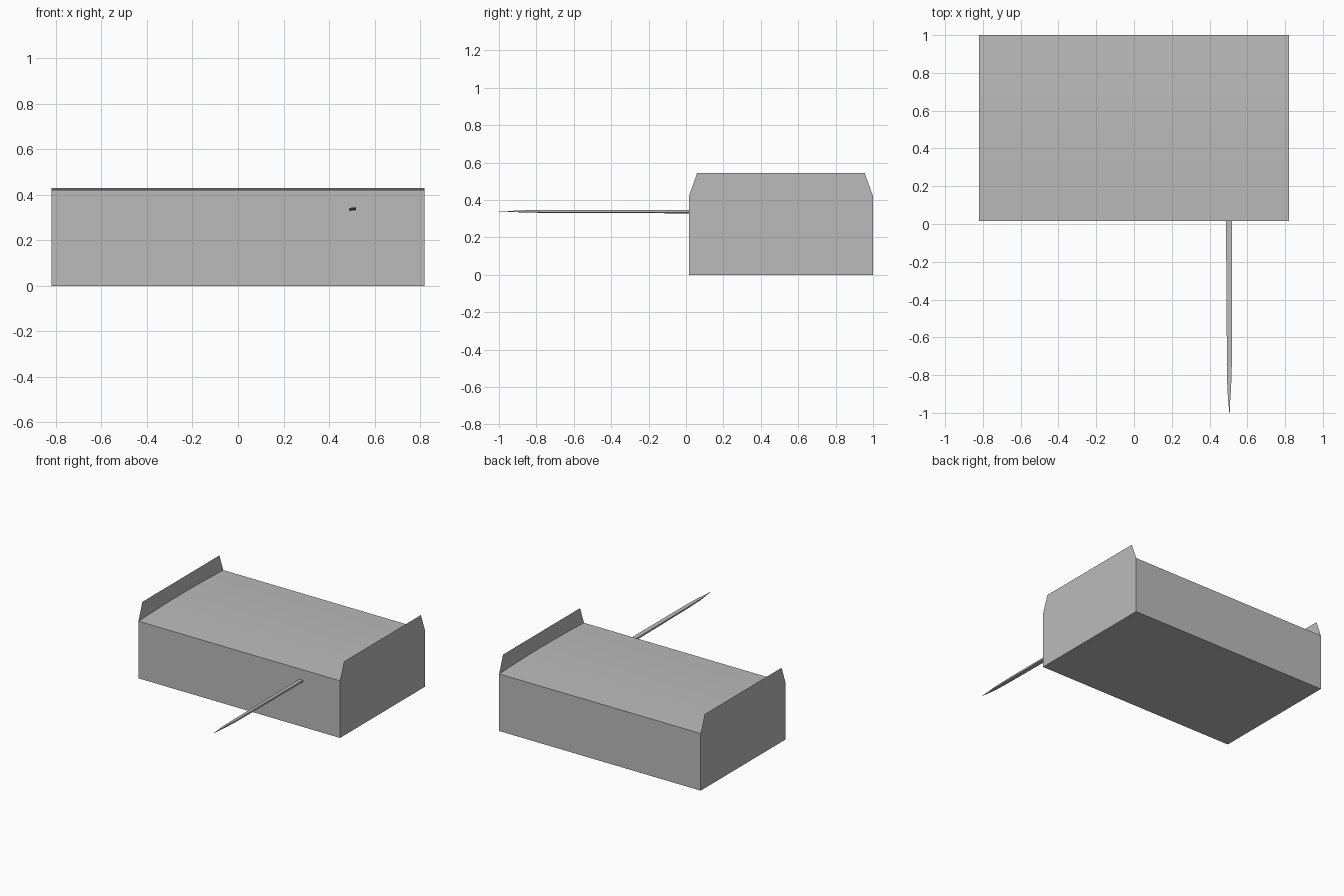
import bpy
import math

cube = bpy.data.objects.get("Cube")
if cube:
    bpy.data.objects.remove(cube, do_unlink=True)

grey = bpy.data.materials.new("plain_grey")
grey.use_nodes = True
colour = (0.5, 0.5, 0.5, 1)
grey.diffuse_color = colour
grey.node_tree.nodes["Principled BSDF"].inputs["Base Color"].default_value = colour


def make(name, verts, faces):
    mesh = bpy.data.meshes.new(name)
    mesh.from_pydata(verts, [], faces)
    mesh.materials.append(grey)
    mesh.update()
    obj = bpy.data.objects.new(name, mesh)
    bpy.context.collection.objects.link(obj)
    return obj


def loft(sections):
    """Join equal-length loops of points with quads."""
    n = len(sections[0])
    verts = [p for s in sections for p in s]
    faces = [(k * n + i, k * n + (i + 1) % n, (k + 1) * n + (i + 1) % n, (k + 1) * n + i)
             for k in range(len(sections) - 1) for i in range(n)]
    return verts, faces


HALF, FRONT, BACK, EAVE, CROWN, PEAK = 0.82, 0.015, 1.0, 0.42, 0.01, 0.545

# Body: long box with a very slightly crowned top, closed by the end panels
steps = 6
top = [(BACK + (FRONT - BACK) * i / steps, EAVE + CROWN * math.sin(math.pi * i / steps))
       for i in range(steps + 1)]
profile = [(FRONT, 0), (BACK, 0)] + top
make("body", *loft([[(x, y, z) for y, z in profile] for x in (HALF, -HALF)]))

# End panels: thin sheets rising above the body, with sloped top corners
panel = [(FRONT, 0), (BACK, 0), (BACK, EAVE), (BACK - 0.045, PEAK),
         (FRONT + 0.045, PEAK), (FRONT, EAVE)]
for name, side in (("left_end_panel", 1), ("right_end_panel", -1)):
    points = [(side * HALF, y, z) for y, z in panel]
    order = list(range(len(panel)))
    make(name, points, [order if side > 0 else order[::-1]])

# Pole: slim four-sided rod narrowing to a point at the front
# stations: y, centre x, centre z, half width, half height
stations = [(FRONT, 0.503, 0.337, 0.016, 0.007),
            (-0.74, 0.505, 0.338, 0.013, 0.006),
            (-0.87, 0.504, 0.339, 0.010, 0.005),
            (-0.94, 0.504, 0.339, 0.005, 0.002),
            (-1.0, 0.506, 0.340, 0.001, 0.001)]
corners = [(-1, -1.2), (1, -0.7), (1, 1.2), (-1, 0.7)]
verts, faces = loft([[(cx + a * w, y, cz + b * h) for a, b in corners]
                     for y, cx, cz, w, h in stations])
last = len(verts) - len(corners)
faces.append(tuple(range(last, len(verts))))
make("pole", verts, faces)
